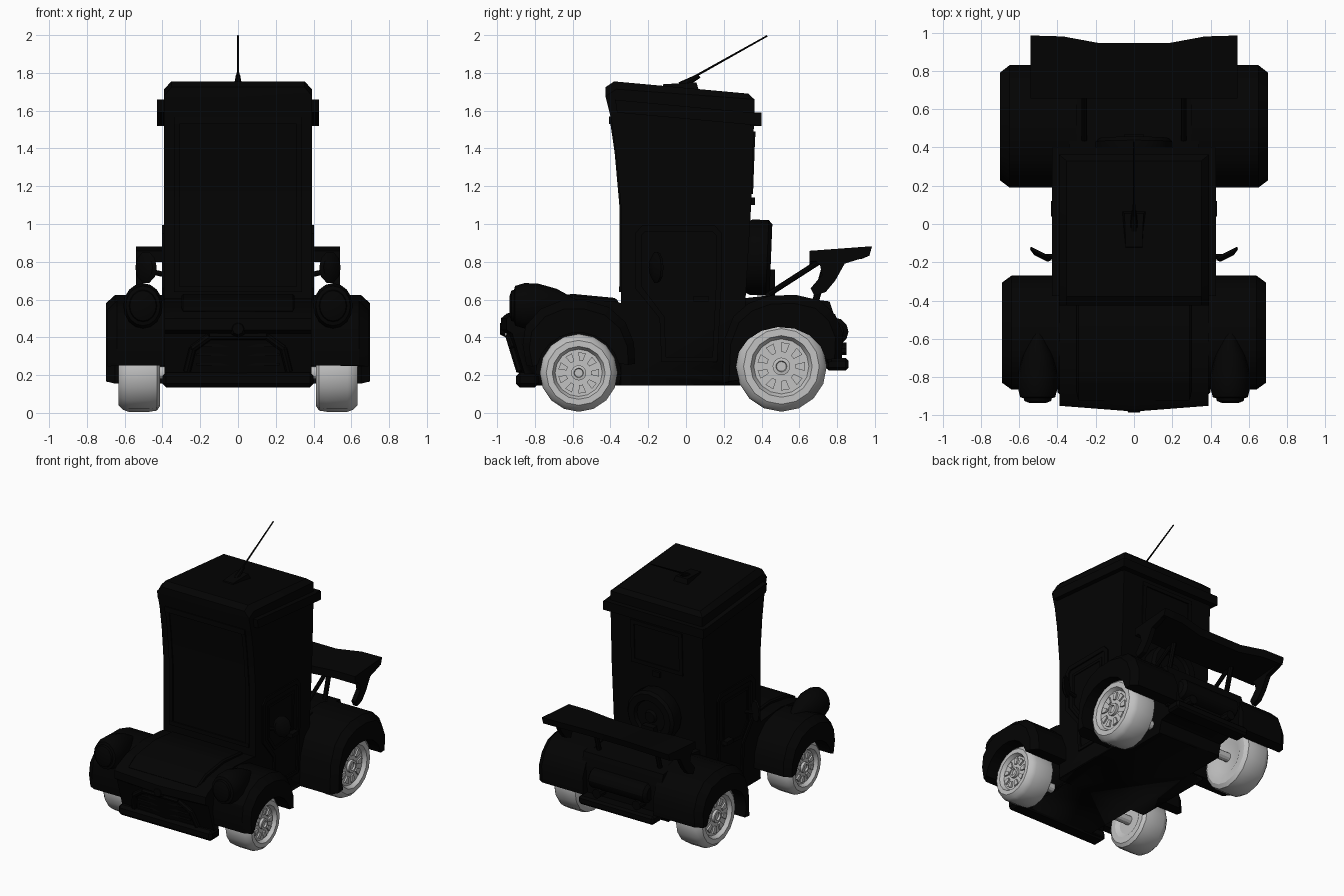
import bpy, bmesh, math
from mathutils import Vector

if "Cube" in bpy.data.objects:
    bpy.data.objects.remove(bpy.data.objects["Cube"])


def material(name, rgb):
    m = bpy.data.materials.new(name)
    m.diffuse_color = (*rgb, 1)
    m.use_nodes = True
    m.node_tree.nodes["Principled BSDF"].inputs["Base Color"].default_value = m.diffuse_color
    return m


BLACK = material("black paint", (0.001, 0.001, 0.001))
GREY = material("light grey", (0.54, 0.54, 0.54))


def finish(name, bm, mat=BLACK, angle=30):
    bmesh.ops.recalc_face_normals(bm, faces=bm.faces)
    me = bpy.data.meshes.new(name)
    bm.to_mesh(me)
    bm.free()
    me.materials.append(mat)
    ob = bpy.data.objects.new(name, me)
    bpy.context.collection.objects.link(ob)
    bpy.ops.object.select_all(action='DESELECT')
    ob.select_set(True)
    bpy.context.view_layer.objects.active = ob
    bpy.ops.object.shade_smooth_by_angle(angle=math.radians(angle))
    return ob


def loft(name, sections, mat=BLACK, bevel=0, pick=None):
    """Skin equal-length sections of (x, y, z) points and cap the ends."""
    bm = bmesh.new()
    rows = [[bm.verts.new(p) for p in s] for s in sections]
    n = len(rows[0])
    for a, b in zip(rows, rows[1:]):
        for i in range(n):
            j = (i + 1) % n
            bm.faces.new((a[i], a[j], b[j], b[i]))
    bm.faces.new(rows[0])
    bm.faces.new(rows[-1])
    if bevel:
        edges = [e for e in bm.edges if pick is None or pick(e)]
        bmesh.ops.bevel(bm, geom=edges, offset=bevel, segments=1, affect='EDGES')
    return finish(name, bm, mat)


def prism(name, pts, x0, x1, **kw):
    """Extrude a (y, z) outline along x."""
    return loft(name, [[(x, y, z) for y, z in pts] for x in (x0, x1)], **kw)


def box(name, x0, x1, y0, y1, z0, z1, **kw):
    return prism(name, [(y0, z0), (y1, z0), (y1, z1), (y0, z1)], x0, x1, **kw)


def lathe(name, profile, origin, axis, sides, mat=BLACK):
    """Turn (radius, distance) points around an axis."""
    q = Vector((0, 0, 1)).rotation_difference(Vector(axis))
    secs = []
    for r, d in profile:
        secs.append([Vector(origin) + q @ Vector((
            r * math.cos(2 * math.pi * i / sides),
            r * math.sin(2 * math.pi * i / sides), d)) for i in range(sides)])
    return loft(name, secs, mat=mat)


def rod(name, a, b, r0, r1=None, sides=8, mat=BLACK):
    v = Vector(b) - Vector(a)
    return lathe(name, [(r0, 0), (r1 or r0, v.length)], a, v.normalized(), sides, mat)


def frame(name, outer, inner, x0, x1):
    """Ring-shaped (y, z) outline extruded along x."""
    bm = bmesh.new()
    n = len(outer)
    g = [[bm.verts.new((x, y, z)) for y, z in p] for x in (x0, x1) for p in (outer, inner)]
    for i in range(n):
        j = (i + 1) % n
        for a, b in ((0, 1), (1, 3), (3, 2), (2, 0)):
            bm.faces.new((g[a][i], g[a][j], g[b][j], g[b][i]))
    return finish(name, bm)


def cut_wells(ob):
    """Open wheel wells in a body part."""
    for s in (-1, 1):
        for cy, cz, r in ((-.57, .21, .225), (.505, .25, .245)):
            c = rod("well_cutter", (.27 * s, cy, cz), (.6 * s, cy, cz), r, sides=20)
            m = ob.modifiers.new("well", 'BOOLEAN')
            m.operation, m.object, m.solver = 'DIFFERENCE', c, 'EXACT'
            bpy.context.view_layer.objects.active = ob
            bpy.ops.object.modifier_apply(modifier=m.name)
            bpy.data.objects.remove(c)


# tall cabin with chamfered roof
cabin = [(-.345, .15), (-.345, 1.1), (-.37, 1.38), (-.395, 1.55), (-.425, 1.67), (-.425, 1.725),
         (-.38, 1.755), (.33, 1.69), (.362, 1.66), (.362, 1.6), (.345, 1.1), (.315, .6), (.3, .15)]
cut_wells(prism("cabin", cabin, -.392, .392, bevel=.04, pick=lambda e: e.verts[0].co.x == e.verts[1].co.x
                and sum(v.co.z for v in e.verts) > 3.4))
cut_wells(box("floor_pan", -.385, .385, -.85, .6, .145, .2))

# trim band below the roof: two sides and the back
for s in (-1, 1):
    prism("roof_side_trim", [(-.365, 1.59), (.40, 1.52), (.40, 1.585), (-.375, 1.658)], .38 * s, .428 * s)
box("roof_back_trim", -.42, .42, .34, .40, 1.52, 1.59)

# windscreen frame and rear window frame
screen = [(-.347, .66), (-.347, 1.1), (-.372, 1.38), (-.397, 1.55)]
for s in (-1, 1):
    prism("screen_post", [(y - .006, z) for y, z in screen] + [(y + .03, z) for y, z in screen[::-1]],
          .31 * s, .34 * s)
box("screen_top_bar", -.34, .34, -.407, -.37, 1.53, 1.57)
box("screen_bottom_bar", -.34, .34, -.355, -.33, .64, .67)
for z in (1.16, 1.46):
    box("rear_window_bar", -.22, .22, .33, .345 + (z - 1.1) * .04 + .008, z, z + .03)
for s in (-1, 1):
    prism("rear_window_side", [(.33, 1.16), (.355, 1.16), (.367, 1.49), (.34, 1.49)], .19 * s, .22 * s)
box("rear_window_latch", -.03, .03, .33, .365, 1.1, 1.14)

# roof antenna
loft("antenna_base", [[(-.045, -.13, 1.70), (.045, -.13, 1.70), (.065, .07, 1.70), (-.065, .07, 1.70)],
                      [(-.043, -.12, 1.74), (.043, -.12, 1.74), (.05, .055, 1.75), (-.05, .055, 1.75)]])
rod("antenna_socket", (0, -.03, 1.73), (0, .07, 1.785), .022, .012)
rod("antenna_rod", (0, 0, 1.755), (0, .43, 1.996), .007, .005, 6)

# doors, handles and mirrors
door_out = [(-.22, .60), (-.27, .66), (-.27, .95), (-.23, .995), (.15, .995), (.19, .95), (.19, .7), (.165, .27), (-.13, .27), (-.14, .5)]
door_in = [(-.19, .61), (-.235, .67), (-.235, .94), (-.215, .96), (.14, .96), (.16, .94), (.16, .7), (.14, .295), (-.105, .295), (-.115, .51)]
pane_out = [(-.2, .66), (-.2, .92), (.12, .92), (.11, .57), (-.12, .55)]
pane_in = [(-.18, .67), (-.18, .90), (.1, .90), (.09, .59), (-.11, .575)]
for s in (-1, 1):
    frame("door_frame", door_out, door_in, .38 * s, .402 * s)
    frame("door_window_frame", pane_out, pane_in, .38 * s, .398 * s)
    box("door_handle", .38 * s, .435 * s, .04, .12, .59, .62)
    rod("mirror_arm", (.38 * s, -.17, .73), (.47 * s, -.17, .75), .014)
    loft("mirror", [[(s * (.487 + r * math.cos(a)), y + .5 * r * math.cos(a), .77 + 1.5 * r * math.sin(a))
                     for a in (math.tau * i / 10 for i in range(10))]
                    for r, y in ((.035, -.18), (.057, -.16), (.052, -.145))])


# hood and nose with a pointed front edge
def hood_section(x, tip):
    return [(x, y, z) for y, z in [(-.3, .15), (-.3, .57), (-.38, .59), (-.6, .605), (-.8, .575), (-.92 - tip, .525),
                                   (-.95 - tip, .50), (-.95 - tip, .44), (-.92 - tip, .42), (-.84 - tip, .16)]]


cut_wells(loft("hood", [hood_section(x, t) for x, t in ((-.39, 0), (0, .03), (.39, 0))]))
prism("hood_panel", [(-.35, .57), (-.37, .608), (-.6, .63), (-.82, .60), (-.93, .535), (-.8, .56), (-.6, .59)],
      -.3, .3, bevel=.01)
# grille arch, badge boss and bars
arch = [(-.27, .22), (-.24, .34), (-.15, .405), (.15, .405), (.24, .34), (.27, .22)]
for (xa, za), (xb, zb) in zip(arch, arch[1:]):
    rod("grille_arch", (xa, -.86 - (za - .16) * .31, za), (xb, -.86 - (zb - .16) * .31, zb), .02)
for z in (.25, .3, .35):
    box("grille_bar", -.22, .22, -.88 - (z - .2) * .3, -.8, z, z + .015)
lathe("nose_boss", [(.045, 0), (.03, .03)], (0, -.955, .445), (0, -1, 0), 8)
box("front_bumper", -.40, .40, -.90, -.78, .135, .215, bevel=.02)


# fenders
def fender(name, outer, cy, cz, r, rz, a0, a1, x0, x1):
    n = len(outer)
    inner = [(cy + r * math.cos(a), cz + rz * math.sin(a))
             for a in (math.radians(a0 + (a1 - a0) * i / (n - 1)) for i in range(n))]
    for s in (-1, 1):
        bm = bmesh.new()
        # rows: outer skin from inside to a chamfered outside edge, then the arch lining
        skin = lambda k: [(cy + (y - cy) * k, cz + (z - cz) * k) for y, z in outer]
        rows = [(x0, skin(1)), (x1 - .05, skin(1)), (x1, skin(.88)), (x1, inner), (x0, inner)]
        g = [[bm.verts.new((s * x, y, z)) for y, z in row] for x, row in rows]
        for k in range(5):
            a, b = g[k], g[(k + 1) % 5]
            for i in range(n - 1):
                bm.faces.new((a[i], a[i + 1], b[i + 1], b[i]))
        bm.faces.new([row[0] for row in g])
        bm.faces.new([row[-1] for row in g])
        finish(name, bm)


front_arch = [(-.27, .26), (-.275, .37), (-.32, .48), (-.41, .56), (-.53, .595),
              (-.66, .595), (-.77, .55), (-.85, .46), (-.865, .36), (-.845, .25)]
rear_arch = [(.825, .29), (.83, .42), (.79, .52), (.71, .595), (.58, .625), (.44, .62),
             (.33, .58), (.25, .51), (.20, .38), (.19, .155)]
fender("front_fender", front_arch, -.57, .21, .22, .215, 14, 168, .37, .69)
fender("rear_fender", rear_arch, .505, .25, .24, .205, 9, 202, .30, .70)

# headlights with tapering pods, slightly narrower than tall
for s in (-1, 1):
    lamp = lathe("headlight", [(.05, 0), (.08, .01), (.085, .025), (.105, .03), (.12, .08), (.118, .15),
                               (.09, .25), (.03, .36)], (0, 0, 0), (0, 1, 0), 16)
    lamp.location = (.503 * s, -.935, .567)
    lamp.scale.x = .87

# wheels, rim lugs and axles
for cy, r in ((-.568, .206), (.505, .24)):
    k = r / .206
    cz = r + .006
    rod("axle", (-.45, cy, cz), (.45, cy, cz), .034, sides=12, mat=GREY)
    for s in (-1, 1):
        lathe("wheel", [(.1 * k, .43), (.13 * k, .412), (.175 * k, .412), (.2 * k, .43), (r, .47), (r, .58),
                        (.195 * k, .61), (.172 * k, .633), (.14 * k, .633), (.125 * k, .605), (.04 * k, .605),
                        (.04 * k, .625), (.025 * k, .628), (.022 * k, .615)], (0, cy, cz), (s, 0, 0), 16, GREY)
        for i in range(9):
            a = math.tau * i / 9
            c, d = math.cos(a), math.sin(a)
            pts = [(cy + k * (u * c - w * d), cz + k * (u * d + w * c))
                   for u, w in ((.065, -.01), (.108, -.02), (.108, .02), (.065, .01))]
            prism("rim_lug", pts, .6 * s, .617 * s, mat=GREY)

# rear deck, engine barrel, bumper and exhausts
cut_wells(prism("rear_deck", [(.25, .16), (.25, .60), (.42, .62), (.6, .61), (.76, .59), (.79, .5), (.77, .27),
                              (.62, .24), (.6, .16)], -.34, .34))
lathe("engine_barrel", [(.05, -.25), (.075, -.23), (.075, .23), (.05, .25)], (0, .785, .43), (1, 0, 0), 12)
box("rear_bumper", -.32, .32, .74, .86, .225, .29, bevel=.015)
for s in (-1, 1):
    rod("exhaust", (.17 * s, .7, .34), (.17 * s, .85, .34), .035, sides=10)

# spare wheel on the cabin back
lathe("spare_wheel", [(.19, 0), (.2, .02), (.2, .105), (.18, .125), (.13, .125), (.12, .1), (.05, .1), (.04, .12)],
      (0, .325, .825), (0, 1, -.04), 16)
box("spare_bracket", -.05, .05, .42, .47, .62, .76)

# rear wing, end plates and stays
loft("rear_wing", [[(x, f, .80 - d), (x, f, .858 - d), (x, b, .882 - d), (x, b - .015, .83 - d)]
                   for x, f, b, d in ((-.54, .655, .985, 0), (-.37, .655, .98, 0), (-.18, .655, .945, .015),
                                      (.18, .655, .945, .015), (.37, .655, .98, 0), (.54, .655, .985, 0))])
plate = [(.66, .83), (.97, .87), (.95, .825), (.84, .79), (.79, .70), (.74, .64), (.68, .62), (.66, .66), (.72, .73), (.71, .78)]
for s in (-1, 1):
    prism("wing_end_plate", plate, .505 * s, .54 * s)
    rod("wing_stay", (.26 * s, .44, .63), (.26 * s, .72, .81), .015)
    rod("wing_post", (.26 * s, .68, .57), (.26 * s, .75, .82), .018)
